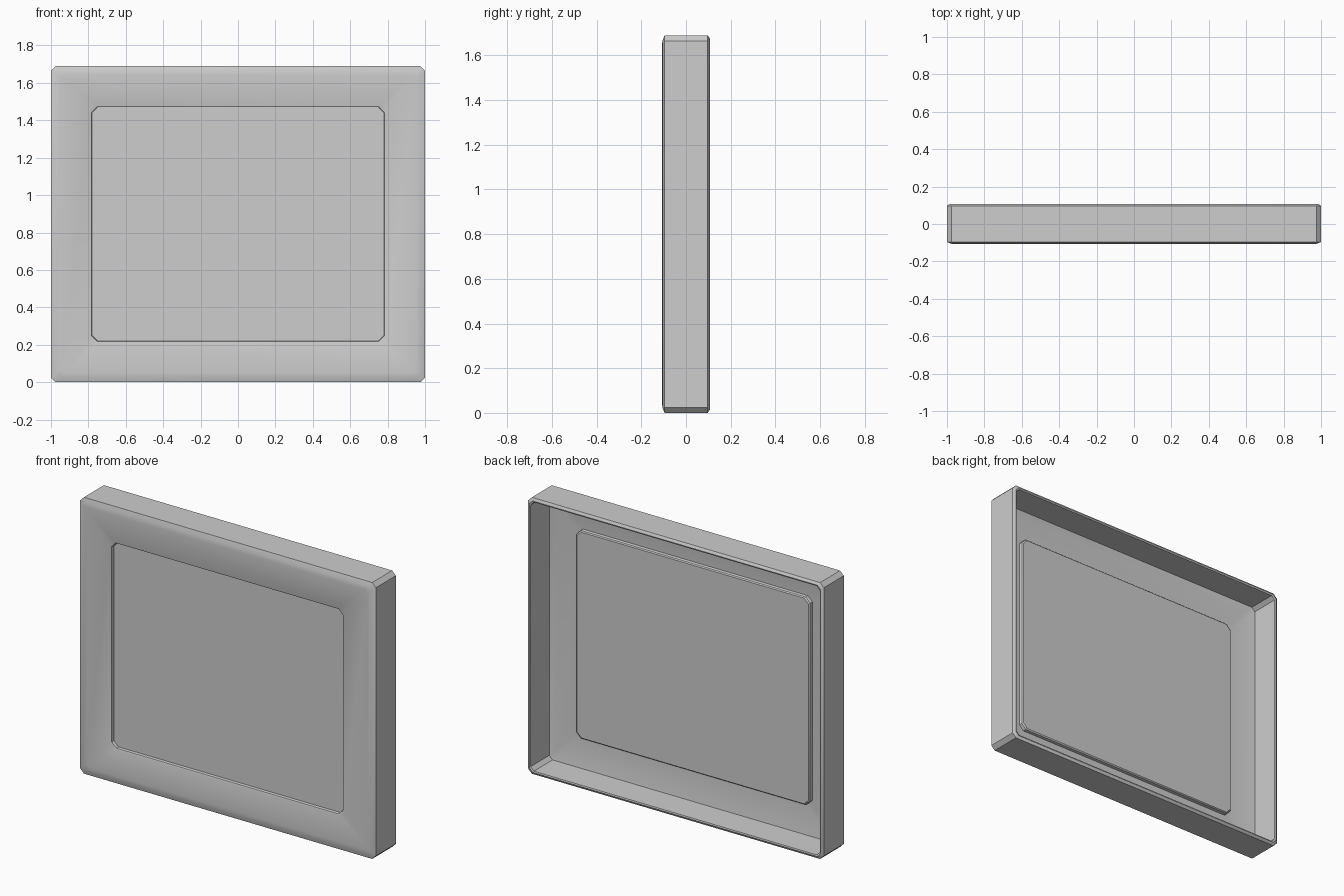
import bpy
import bmesh
import math

cube = bpy.data.objects.get("Cube")
if cube:
    bpy.data.objects.remove(cube, do_unlink=True)

MID_Z = 0.845

grey = bpy.data.materials.new("plain grey")
grey.use_nodes = True
grey.diffuse_color = (0.61, 0.61, 0.61, 1)
grey.node_tree.nodes["Principled BSDF"].inputs["Base Color"].default_value = (0.61, 0.61, 0.61, 1)


def ring(bm, half_w, half_h, cut, y):
    """Upright rectangle with clipped corners."""
    verts = []
    for sx, sz in ((1, 1), (-1, 1), (-1, -1), (1, -1)):
        pair = [(sx * half_w, sz * (half_h - cut)), (sx * (half_w - cut), sz * half_h)]
        if sx * sz < 0:
            pair.reverse()
        verts += [bm.verts.new((x, y, MID_Z + z)) for x, z in pair]
    return verts


def loft(name, sections):
    """Join a row of rings and cap both ends."""
    bm = bmesh.new()
    rings = [ring(bm, *s) for s in sections]
    bm.faces.new(rings[0])
    bm.faces.new(rings[-1])
    for a, b in zip(rings, rings[1:]):
        for i in range(len(a)):
            j = (i + 1) % len(a)
            bm.faces.new((a[i], a[j], b[j], b[i]))
    bmesh.ops.recalc_face_normals(bm, faces=bm.faces[:])
    mesh = bpy.data.meshes.new(name)
    bm.to_mesh(mesh)
    bm.free()
    mesh.materials.append(grey)
    obj = bpy.data.objects.new(name, mesh)
    bpy.context.collection.objects.link(obj)
    bpy.ops.object.select_all(action="DESELECT")
    obj.select_set(True)
    bpy.context.view_layer.objects.active = obj
    bpy.ops.object.shade_smooth_by_angle(angle=math.radians(35))


# Thin shell: from the recessed panel, round the front and rim, to the panel's back
loft("frame_shell", [
    # recessed panel and window edge
    (0.78, 0.625, 0.03, -0.085),
    (0.782, 0.627, 0.03, -0.103),
    (0.788, 0.633, 0.03, -0.107),
    # front face with softened border
    (0.95, 0.795, 0.02, -0.107),
    (0.975, 0.82, 0.02, -0.106),
    # outer walls
    (1.0, 0.845, 0.025, -0.096),
    (1.0, 0.845, 0.025, 0.097),
    # back rim
    (0.985, 0.83, 0.022, 0.107),
    (0.978, 0.822, 0.022, 0.104),
    # inner walls and dished floor
    (0.976, 0.82, 0.022, -0.073),
    (0.93, 0.775, 0.022, -0.083),
    (0.792, 0.637, 0.03, -0.09),
    # raised back of the panel
    (0.79, 0.635, 0.03, -0.071),
    (0.784, 0.629, 0.03, -0.065),
])
